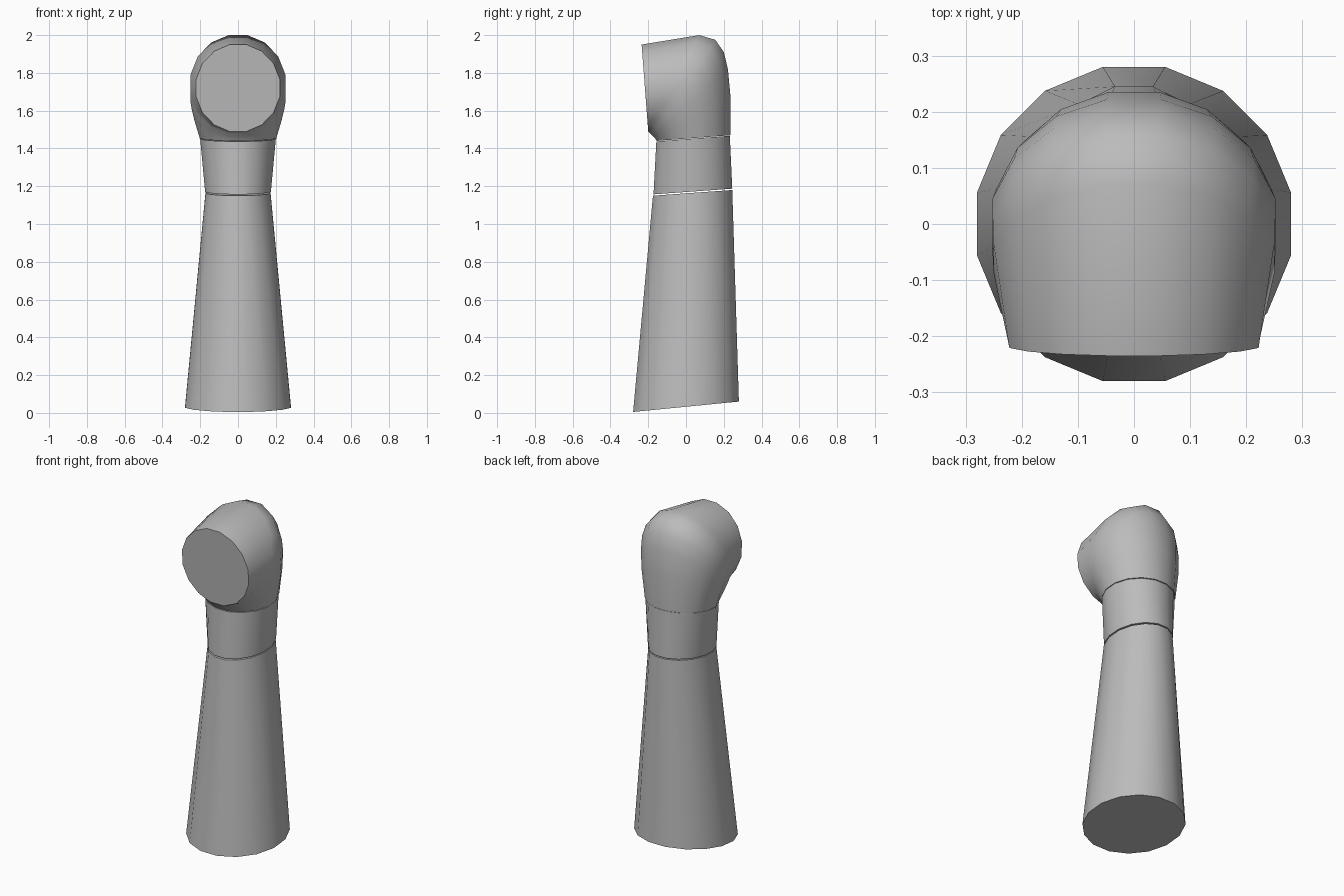
import bpy
import bmesh
import math
from mathutils import Vector

old = bpy.data.objects.get("Cube")
if old:
    bpy.data.objects.remove(old, do_unlink=True)

SIDES = 16

grey = bpy.data.materials.new("plain grey")
grey.use_nodes = True
colour = (0.5, 0.5, 0.5, 1)
grey.diffuse_color = colour
grey.node_tree.nodes["Principled BSDF"].inputs["Base Color"].default_value = colour


def loft(name, sections):
    """Capped tube; each section is (front y, front z, back y, back z, half width)."""
    bm = bmesh.new()
    rings = []
    grow = 1 / math.cos(math.pi / SIDES)
    for fy, fz, by, bz, half in sections:
        front, back = Vector((0, fy, fz)), Vector((0, by, bz))
        mid, axis = (front + back) / 2, (back - front) / 2 * grow
        ring = []
        for i in range(SIDES):
            a = (i + 0.5) * math.tau / SIDES
            offset = Vector((half * grow * math.sin(a), 0, 0))
            ring.append(bm.verts.new(mid + axis * math.cos(a) + offset))
        rings.append(ring)
    for low, high in zip(rings, rings[1:]):
        for i in range(SIDES):
            j = (i + 1) % SIDES
            bm.faces.new((low[i], low[j], high[j], high[i]))
    bm.faces.new(rings[0])
    bm.faces.new(rings[-1])
    bmesh.ops.recalc_face_normals(bm, faces=bm.faces)
    mesh = bpy.data.meshes.new(name)
    bm.to_mesh(mesh)
    bm.free()
    mesh.materials.append(grey)
    obj = bpy.data.objects.new(name, mesh)
    bpy.context.collection.objects.link(obj)
    bpy.ops.object.select_all(action="DESELECT")
    obj.select_set(True)
    bpy.context.view_layer.objects.active = obj
    bpy.ops.object.shade_smooth_by_angle(angle=math.radians(40))


# Tapered column with a slanted foot
loft("column", [(-0.28, 0.005, 0.28, 0.06, 0.28),
                (-0.175, 1.15, 0.245, 1.18, 0.172)])

# Flared collar
loft("collar", [(-0.172, 1.157, 0.245, 1.187, 0.174),
                (-0.157, 1.437, 0.232, 1.467, 0.2)])

# Head: an elbow turning from the collar to a flat front face
loft("head", [(-0.155, 1.44, 0.235, 1.47, 0.202),
              (-0.165, 1.455, 0.235, 1.68, 0.23),
              (-0.175, 1.465, 0.222, 1.82, 0.245),
              (-0.185, 1.475, 0.2, 1.91, 0.252),
              (-0.19, 1.48, 0.155, 1.975, 0.252),
              (-0.195, 1.485, 0.07, 2.0, 0.25),
              (-0.2, 1.49, -0.235, 1.95, 0.222)])
